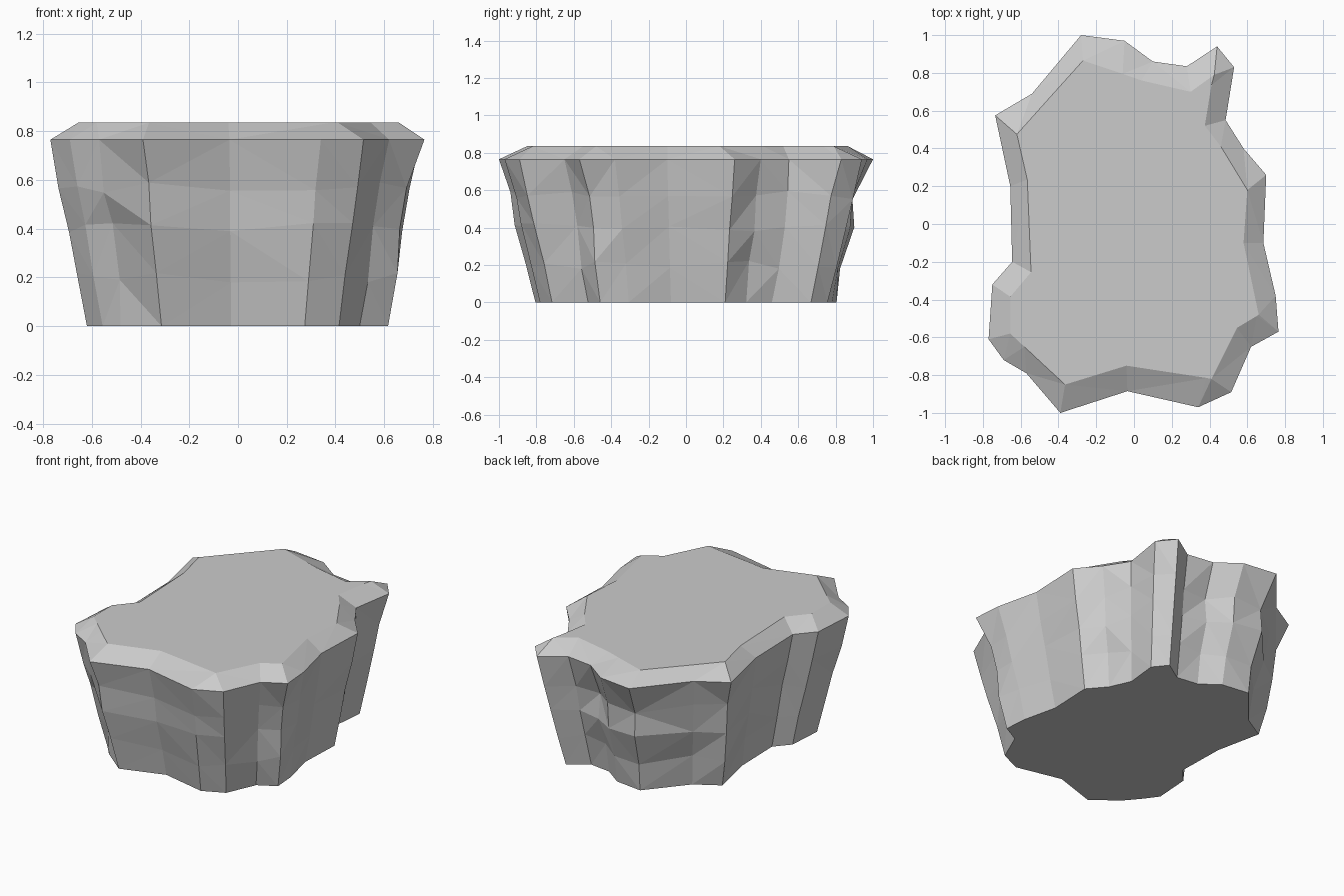
import bpy, bmesh, random

random.seed(4)

# Rim outline and matching inner edge of the flat top: (rim x, rim y, top x, top y)
OUTLINE = [
    (-.28, 1.0, -.27, .865), (-.05, .97, -.06, .795), (.10, .86, .04, .76),
    (.28, .835, .30, .70), (.44, .94, .425, .79), (.53, .83, .41, .735),
    (.485, .55, .375, .52), (.58, .40, .46, .41), (.70, .26, .60, .18),
    (.685, -.10, .58, -.10), (.75, -.38, .66, -.48), (.765, -.57, .65, -.487),
    (.62, -.65, .545, -.55), (.515, -.89, .41, -.82), (.34, -.97, .385, -.815),
    (-.035, -.885, -.04, -.75), (-.39, -1.0, -.365, -.85), (-.57, -.79, -.50, -.725),
    (-.69, -.72, -.58, -.65), (-.77, -.61, -.655, -.58), (-.75, -.32, -.655, -.385),
    (-.645, -.20, -.545, -.255), (-.655, .20, -.565, .235), (-.735, .575, -.62, .475),
    (-.54, .69, -.45, .665),
]
# Rock tapers down to the base: (height, scale of rim)
ROWS = [(0, .805), (.2, .85), (.4, .905), (.57, .945), (.765, 1)]
# Hollows in the sides: (column, row) -> extra scale
DENTS = {(0, 3): -.05, (1, 3): -.04, (2, 3): -.04, (0, 1): -.02,
         (1, 1): -.01, (6, 3): .05, (6, 2): .06, (6, 1): .06, (6, 0): .03,
         (11, 3): -.03, (11, 2): -.03, (23, 3): -.02, (17, 0): .04,
         (17, 3): .03, (15, 2): .02}

bm = bmesh.new()
rings = []
for r, (z, s) in enumerate(ROWS):
    inner = 0 < r < len(ROWS) - 1
    ring = []
    for c, (x, y, _, _) in enumerate(OUTLINE):
        k = s + DENTS.get((c, r), 0)
        dz = 0
        if inner:
            k += random.uniform(-.012, .012)
            dz = random.uniform(-.025, .025)
        ring.append(bm.verts.new((x * k, y * k, z + dz)))
    rings.append(ring)
rings.append([bm.verts.new((x, y, .835)) for _, _, x, y in OUTLINE])

# Side facets and chamfered rim
n = len(OUTLINE)
sides = []
for a, b in zip(rings, rings[1:]):
    for i in range(n):
        j = (i + 1) % n
        sides.append(bm.faces.new((a[i], a[j], b[j], b[i])))
bmesh.ops.triangulate(bm, faces=sides)

# Flat top and base
bm.faces.new(rings[-1])
bm.faces.new(rings[0])
bmesh.ops.recalc_face_normals(bm, faces=bm.faces[:])

mesh = bpy.data.meshes.new("flat_topped_rock")
bm.to_mesh(mesh)
bm.free()
rock = bpy.data.objects.new("flat_topped_rock", mesh)
bpy.context.collection.objects.link(rock)
